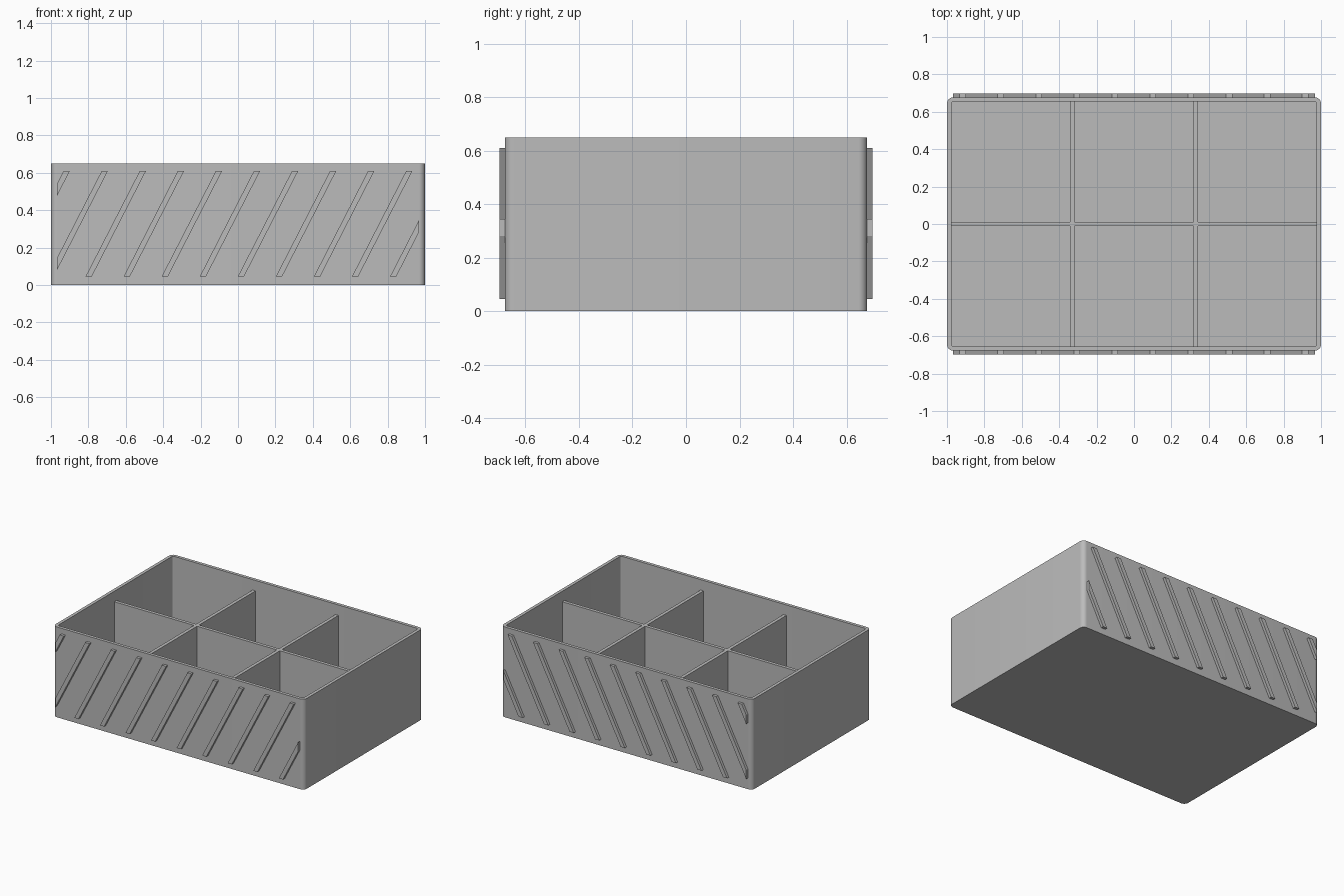
import bpy, bmesh
from math import sin, cos, pi, radians

cube = bpy.data.objects.get("Cube")
if cube:
    bpy.data.objects.remove(cube)

grey = bpy.data.materials.new("plain grey")
grey.use_nodes = True
grey.diffuse_color = (0.5, 0.5, 0.5, 1)
grey.node_tree.nodes["Principled BSDF"].inputs["Base Color"].default_value = (0.5, 0.5, 0.5, 1)

HX, HY, HEIGHT = 1.0, 0.677, 0.65      # half width, half depth, height
WALL, FLOOR, DIVIDER_TOP = 0.023, 0.02, 0.575
RIB_LOW, RIB_HIGH, RIB_END = 0.045, 0.61, 0.967


def finish(bm, name, smooth=False):
    bmesh.ops.recalc_face_normals(bm, faces=bm.faces)
    mesh = bpy.data.meshes.new(name)
    bm.to_mesh(mesh)
    bm.free()
    mesh.materials.append(grey)
    obj = bpy.data.objects.new(name, mesh)
    bpy.context.collection.objects.link(obj)
    if smooth:
        bpy.ops.object.select_all(action='DESELECT')
        obj.select_set(True)
        bpy.context.view_layer.objects.active = obj
        bpy.ops.object.shade_smooth_by_angle(angle=radians(35))
    return obj


def rounded_ring(bm, hx, hy, r, z, steps=8):
    """Closed loop of vertices around a rounded rectangle."""
    ring = []
    for corner, (sx, sy) in enumerate([(1, 1), (-1, 1), (-1, -1), (1, -1)]):
        for i in range(steps + 1):
            a = (corner + i / steps) * pi / 2
            ring.append(bm.verts.new((sx * (hx - r) + r * cos(a),
                                      sy * (hy - r) + r * sin(a), z)))
    return ring


def box(name, x0, x1, y0, y1, z0, z1):
    bm = bmesh.new()
    bmesh.ops.create_cube(bm, size=1)
    for v in bm.verts:
        v.co = (x1 if v.co.x > 0 else x0,
                y1 if v.co.y > 0 else y0,
                z1 if v.co.z > 0 else z0)
    return finish(bm, name)


# Tray: outer wall, rim, inner wall and floor as one closed shell
bm = bmesh.new()
inner = (HX - WALL, HY - WALL, 0.012)
rings = [rounded_ring(bm, HX, HY, 0.033, 0),
         rounded_ring(bm, HX, HY, 0.033, HEIGHT),
         rounded_ring(bm, *inner, HEIGHT),
         rounded_ring(bm, *inner, FLOOR)]
for a, b in zip(rings, rings[1:]):
    for i in range(len(a)):
        j = (i + 1) % len(a)
        bm.faces.new((a[i], a[j], b[j], b[i]))
bm.faces.new(rings[0])
bm.faces.new(rings[-1])
finish(bm, "tray", smooth=True)

# Dividers: one lengthwise, two crosswise on each side of it
T = 0.012
IX, IY = HX - WALL / 2, HY - WALL / 2
box("long_divider", -IX, IX, -T, T, FLOOR / 2, DIVIDER_TOP)
for x, side in ((-0.33, "right"), (0.33, "left")):
    box("front_divider_" + side, x - T, x + T, -IY, -T, FLOOR / 2, DIVIDER_TOP)
    box("back_divider_" + side, x - T, x + T, T, IY, FLOOR / 2, DIVIDER_TOP)

# Slanted ribs on front and back, trimmed near the corners
for name, sign in (("front_ribs", -1), ("back_ribs", 1)):
    bm = bmesh.new()
    for k in range(-2, 9):
        x = -0.815 + 0.2035 * k
        outline = [(x, RIB_LOW), (x + 0.033, RIB_LOW),
                   (x + 0.323, RIB_HIGH), (x + 0.29, RIB_HIGH)]
        face = bm.faces.new([bm.verts.new((px, sign * (HY - 0.01), pz)) for px, pz in outline])
        made = bmesh.ops.extrude_face_region(bm, geom=[face])["geom"]
        for v in made:
            if isinstance(v, bmesh.types.BMVert):
                v.co.y = sign * 0.697
    for end in (-1, 1):
        cut = bmesh.ops.bisect_plane(
            bm, geom=bm.verts[:] + bm.edges[:] + bm.faces[:],
            plane_co=(end * RIB_END, 0, 0), plane_no=(end, 0, 0), clear_outer=True)
        edges = [e for e in cut["geom_cut"] if isinstance(e, bmesh.types.BMEdge)]
        bmesh.ops.holes_fill(bm, edges=edges, sides=0)
    finish(bm, name)
